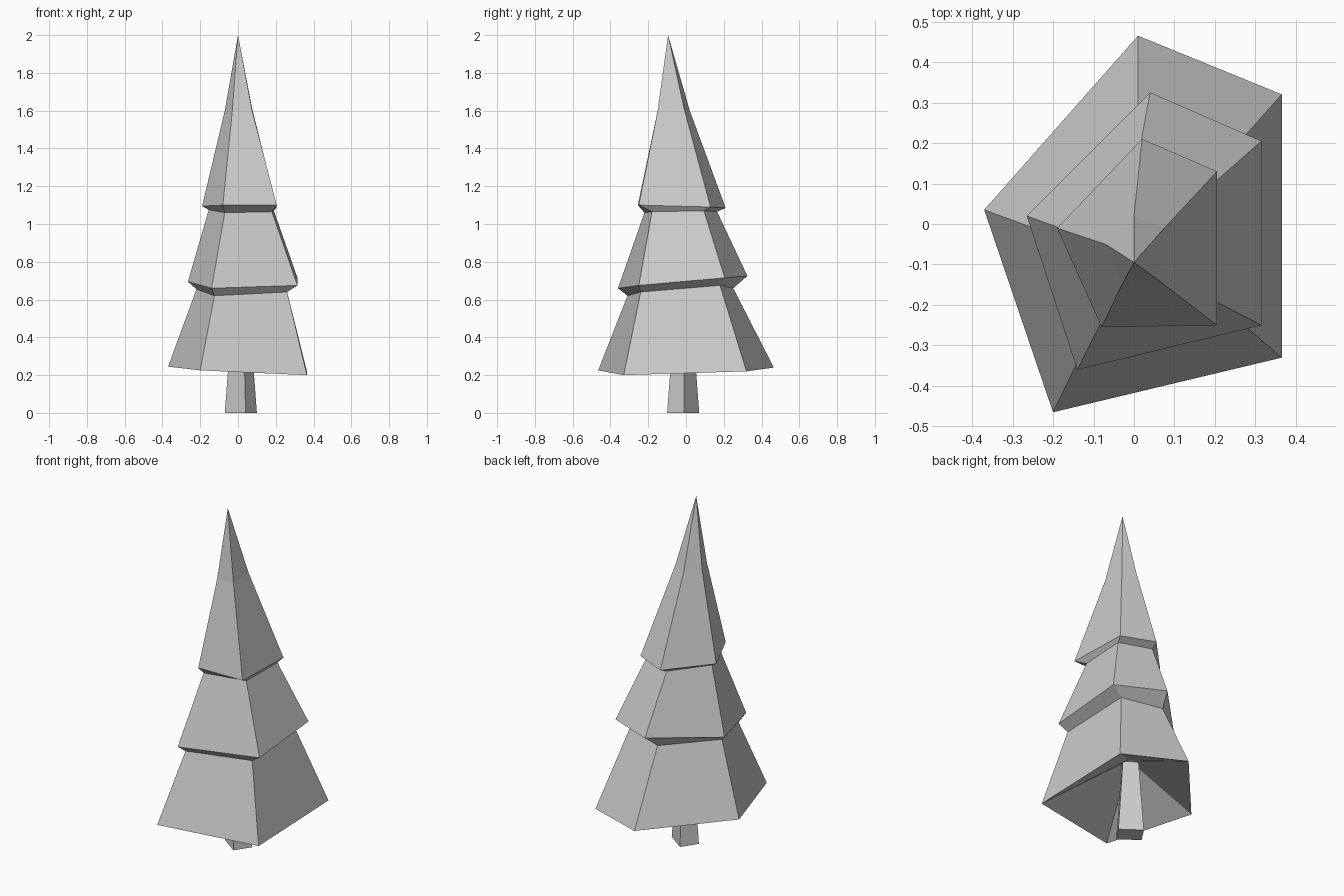
import bpy
import bmesh
from mathutils import Vector

cube = bpy.data.objects.get("Cube")
if cube:
    bpy.data.objects.remove(cube, do_unlink=True)

grey = bpy.data.materials.new("plain_grey")
grey.use_nodes = True
colour = (0.6, 0.6, 0.6, 1)
grey.diffuse_color = colour
grey.node_tree.nodes["Principled BSDF"].inputs["Base Color"].default_value = colour


def loft(name, rings, tip=None):
    """Skin a stack of rings, closing the bottom and either capping or pointing the top."""
    bm = bmesh.new()
    loops = [[bm.verts.new(p) for p in ring] for ring in rings]
    for low, high in zip(loops, loops[1:]):
        for i in range(len(low)):
            j = (i + 1) % len(low)
            bm.faces.new((low[i], low[j], high[j], high[i]))
    bm.faces.new(loops[0])
    top = loops[-1]
    if tip:
        point = bm.verts.new(tip)
        for i in range(len(top)):
            bm.faces.new((top[i], top[(i + 1) % len(top)], point))
    else:
        bm.faces.new(top)
    bmesh.ops.recalc_face_normals(bm, faces=bm.faces)
    mesh = bpy.data.meshes.new(name)
    bm.to_mesh(mesh)
    bm.free()
    mesh.materials.append(grey)
    obj = bpy.data.objects.new(name, mesh)
    bpy.context.collection.objects.link(obj)
    return obj


# Trunk: tapered, turned square that runs up into the hollow underside
centre = Vector((0.015, -0.015, 0))
arm = Vector((0.025, -0.085, 0))
side = Vector((0.085, 0.005, 0))
base = [centre + d for d in (arm, side, -arm, -side)]
taper, join = 0.6, 0.43
top = [centre + (p - centre) * taper + Vector((0, 0, join + 0.02)) for p in base]
loft("trunk", [base, top])

# Foliage: five-sided tiers, each ring listed back, back left, front left, front right, right
skirt_rim = [(0.01, 0.465, 0.24), (0.365, 0.32, 0.22), (0.365, -0.33, 0.2),
             (-0.2, -0.465, 0.225), (-0.37, 0.035, 0.245)]
skirt_top = [(0.01, 0.25, 0.66), (0.24, 0.18, 0.675), (0.26, -0.24, 0.64),
             (-0.125, -0.31, 0.62), (-0.22, -0.02, 0.655)]
middle_rim = [(0.04, 0.325, 0.725), (0.315, 0.205, 0.715), (0.315, -0.25, 0.675),
              (-0.14, -0.36, 0.66), (-0.265, 0.02, 0.695)]
middle_top = [(0.01, 0.165, 1.065), (0.19, 0.095, 1.07), (0.18, -0.18, 1.065),
              (-0.07, -0.22, 1.06), (-0.155, -0.02, 1.075)]
crown_rim = [(0.02, 0.21, 1.085), (0.205, 0.13, 1.09), (0.205, -0.25, 1.1),
             (-0.08, -0.255, 1.1), (-0.19, -0.01, 1.095)]
crown_bend = [(0, 0.02, 1.6), (0.075, -0.01, 1.61), (0.075, -0.15, 1.6),
              (-0.03, -0.15, 1.6), (-0.07, -0.05, 1.6)]

# Sunken underside shrinks the skirt rim to the trunk's top
hollow = [(0.015 + x * 0.12, -0.015 + y * 0.12, join) for x, y, z in skirt_rim]
loft("foliage", [hollow, skirt_rim, skirt_top, middle_rim, middle_top, crown_rim, crown_bend],
     tip=(0, -0.095, 2))
